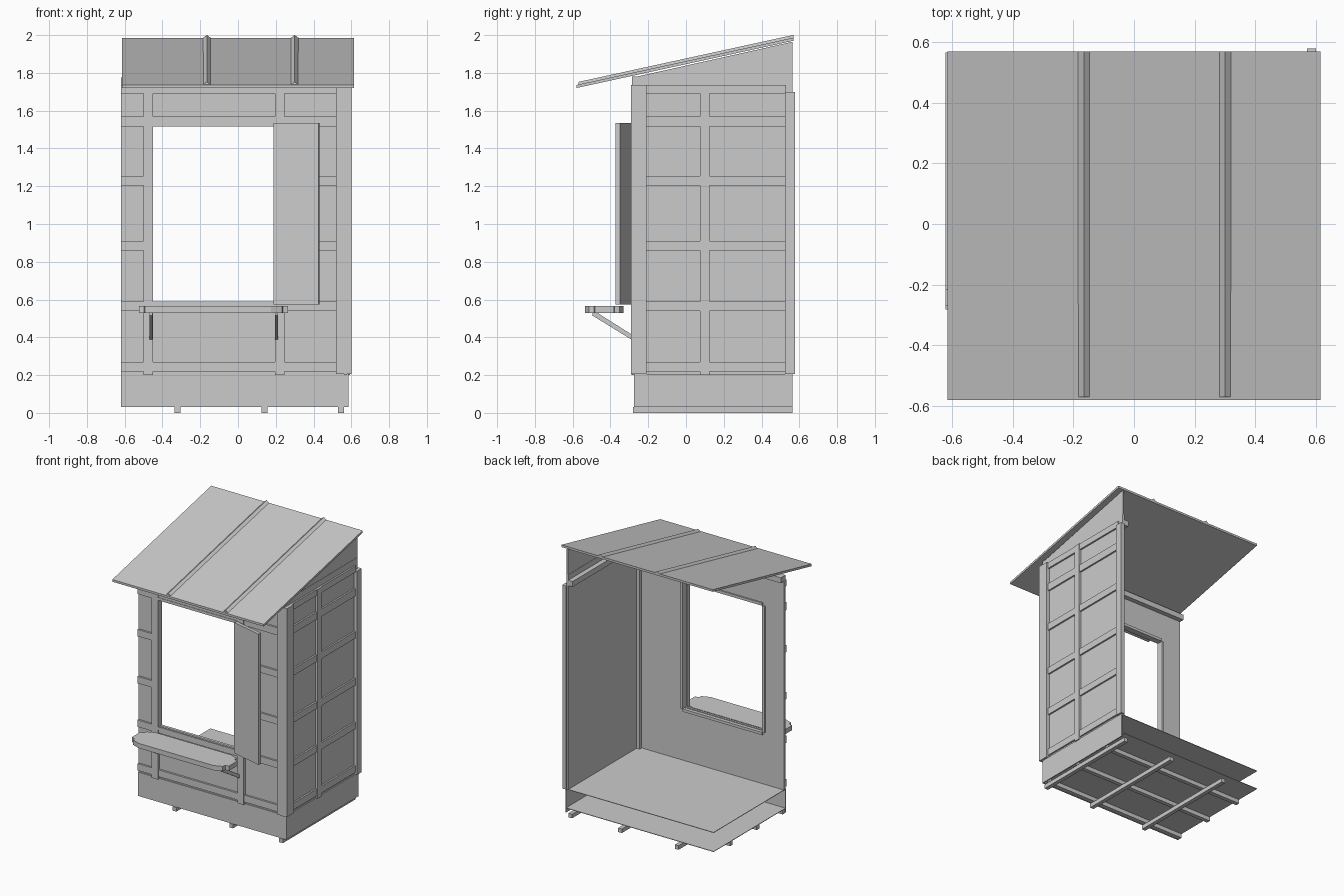
import bpy, bmesh, math
from mathutils import Matrix

cube = bpy.data.objects.get("Cube")
if cube:
    bpy.data.objects.remove(cube, do_unlink=True)

grey = bpy.data.materials.new("plain_grey")
grey.use_nodes = True
COLOR = (0.6, 0.6, 0.6, 1)
grey.diffuse_color = COLOR
grey.node_tree.nodes["Principled BSDF"].inputs["Base Color"].default_value = COLOR


def finish(name, bm):
    bmesh.ops.recalc_face_normals(bm, faces=bm.faces)
    mesh = bpy.data.meshes.new(name)
    bm.to_mesh(mesh)
    bm.free()
    mesh.materials.append(grey)
    obj = bpy.data.objects.new(name, mesh)
    bpy.context.collection.objects.link(obj)
    return obj


def box(name, x, y, z):
    """Box from (min, max) ranges on each axis."""
    bm = bmesh.new()
    bmesh.ops.create_cube(bm, size=1)
    for v in bm.verts:
        for i, (lo, hi) in enumerate((x, y, z)):
            v.co[i] = lo if v.co[i] < 0 else hi
    return finish(name, bm)


def prism(name, points, axis, lo, hi):
    """Extrude a 2D outline along an axis (0 = x, 1 = y, 2 = z)."""
    bm = bmesh.new()
    verts = []
    for p in points:
        co = list(p)
        co.insert(axis, lo)
        verts.append(bm.verts.new(co))
    face = bm.faces.new(verts)
    new = bmesh.ops.extrude_face_region(bm, geom=[face])["geom"]
    for v in new:
        if isinstance(v, bmesh.types.BMVert):
            v.co[axis] = hi
    return finish(name, bm)


LEFT, RIGHT, FRONT, BACK = -0.62, 0.58, -0.275, 0.565
WIN_L, WIN_R, WIN_B, WIN_T = -0.45, 0.195, 0.585, 1.515
RAILS = [(0.22, 0.27), (0.54, 0.59), (0.86, 0.91), (1.205, 1.255),
         (1.515, 1.57), (1.69, 1.735)]

# Joists, base and floor
for i, x in enumerate((-0.32, 0.14, 0.545)):
    box(f"lower_joist_{i}", (x - .015, x + .015), (-.28, BACK), (0, .03))
for i, y in enumerate((-0.25, 0.05, 0.36)):
    box(f"upper_joist_{i}", (LEFT, .57), (y - .015, y + .015), (.03, .062))
box("base_board", (LEFT, RIGHT), (-.27, BACK), (.06, .064))
box("floor", (LEFT, RIGHT), (-.27, BACK), (.2, .204))
box("front_skirt", (LEFT, .585), (-.275, -.268), (.03, .205))
box("side_skirt", (.578, .585), (-.275, BACK), (.03, .205))

# Front wall around the window
WALL_Y = (-.268, -.25)
box("front_wall_left", (LEFT, WIN_L), WALL_Y, (.2, 1.775))
box("front_wall_right", (WIN_R, .57), WALL_Y, (.2, 1.775))
box("front_wall_below", (WIN_L, WIN_R), WALL_Y, (.2, WIN_B))
box("front_wall_above", (WIN_L, WIN_R), WALL_Y, (WIN_T, 1.775))
for i, (lo, hi) in enumerate(RAILS):
    y = (-.282, -.265)
    if WIN_B < (lo + hi) / 2 < WIN_T:
        box(f"front_rail_left_{i}", (LEFT, WIN_L), y, (lo, hi))
        box(f"front_rail_right_{i}", (WIN_R, .52), y, (lo, hi))
    else:
        box(f"front_rail_{i}", (LEFT, .52), y, (lo, hi))
for i, x in enumerate((-0.5, 0.197)):
    box(f"front_stile_{i}", (x, x + .05), (-.288, -.265), (.2, 1.735))

# Window lining
LINING_Y = (-.285, -.24)
box("window_sill", (WIN_L, WIN_R), LINING_Y, (WIN_B - .02, WIN_B))
box("window_head", (WIN_L, WIN_R), LINING_Y, (WIN_T, WIN_T + .02))
box("window_jamb_left", (WIN_L - .02, WIN_L), LINING_Y, (WIN_B, WIN_T))
box("window_jamb_right", (WIN_R, WIN_R + .02), LINING_Y, (WIN_B, WIN_T))

# Side wall with framing and gable
box("side_wall", (.56, .576), (-.285, BACK), (.2, 1.78))
prism("side_gable", [(-.285, 1.775), (BACK, 1.775), (BACK, 1.965)], 0, .562, .574)
for i, (lo, hi) in enumerate(RAILS):
    box(f"side_rail_{i}", (.57, .588), (-.21, .53), (lo, hi))
box("side_stile", (.57, .593), (.075, .125), (.2, 1.735))
box("back_post", (.57, .6), (.525, .578), (.205, 1.7))
box("corner_post_front", (.52, .6), (-.29, -.265), (.205, 1.735))
box("corner_post_side", (.57, .6), (-.29, -.21), (.205, 1.735))
box("inner_corner_post", (.535, .56), (-.25, -.225), (.2, 1.775))
box("side_top_plate", (.525, .56), (-.25, BACK), (1.7, 1.74))
box("front_top_plate", (LEFT, .56), (-.25, -.215), (1.735, 1.775))

# Sloping roof sheet and its ridged seams
SLOPE = (1.97 - 1.72) / 1.145
prism("roof_sheet", [(-.58, 1.72), (.568, 1.97), (.568, 1.986), (-.58, 1.736)], 0, -.615, .615)
for i, x in enumerate((-.165, .3)):
    bm = bmesh.new()
    ends = []
    for y in (-.57, .568):
        z = 1.734 + (y + .58) * SLOPE
        ends.append([bm.verts.new((x + dx, y, z + dz))
                     for dx, dz in ((-.021, 0), (0, .016), (.021, 0))])
    # raise the seam to a sharp ridge
    for tri in ends:
        tri[1].co.z += .0
        bm.faces.new(tri)
    for a in range(3):
        b = (a + 1) % 3
        bm.faces.new((ends[0][a], ends[0][b], ends[1][b], ends[1][a]))
    finish(f"roof_seam_{i}", bm)

# Shutter swung partly open
shutter = box("shutter", (0, .245), (-.025, 0), (.575, 1.535))
shutter.matrix_world = Matrix.Translation((.195, -.29, 0)) @ Matrix.Rotation(math.radians(-14), 4, "Z")

# Counter shelf with notched corners, on diagonal brackets
CX, CY = -.13, -.4325
corner = [(.395, .05), (.368, .055), (.363, .08), (.305, .1025)]
outline = []
for sx, sy in ((1, 1), (-1, 1), (-1, -1), (1, -1)):
    pts = corner if sx * sy > 0 else corner[::-1]
    outline += [(CX + sx * px, CY + sy * py) for px, py in pts]
prism("counter_shelf", outline, 2, .53, .565)
for i, x in enumerate((-.46, .205)):
    prism(f"shelf_bracket_{i}", [(-.495, .53), (-.47, .53), (-.28, .41), (-.28, .383), (-.495, .515)],
          0, x - .008, x + .008)
